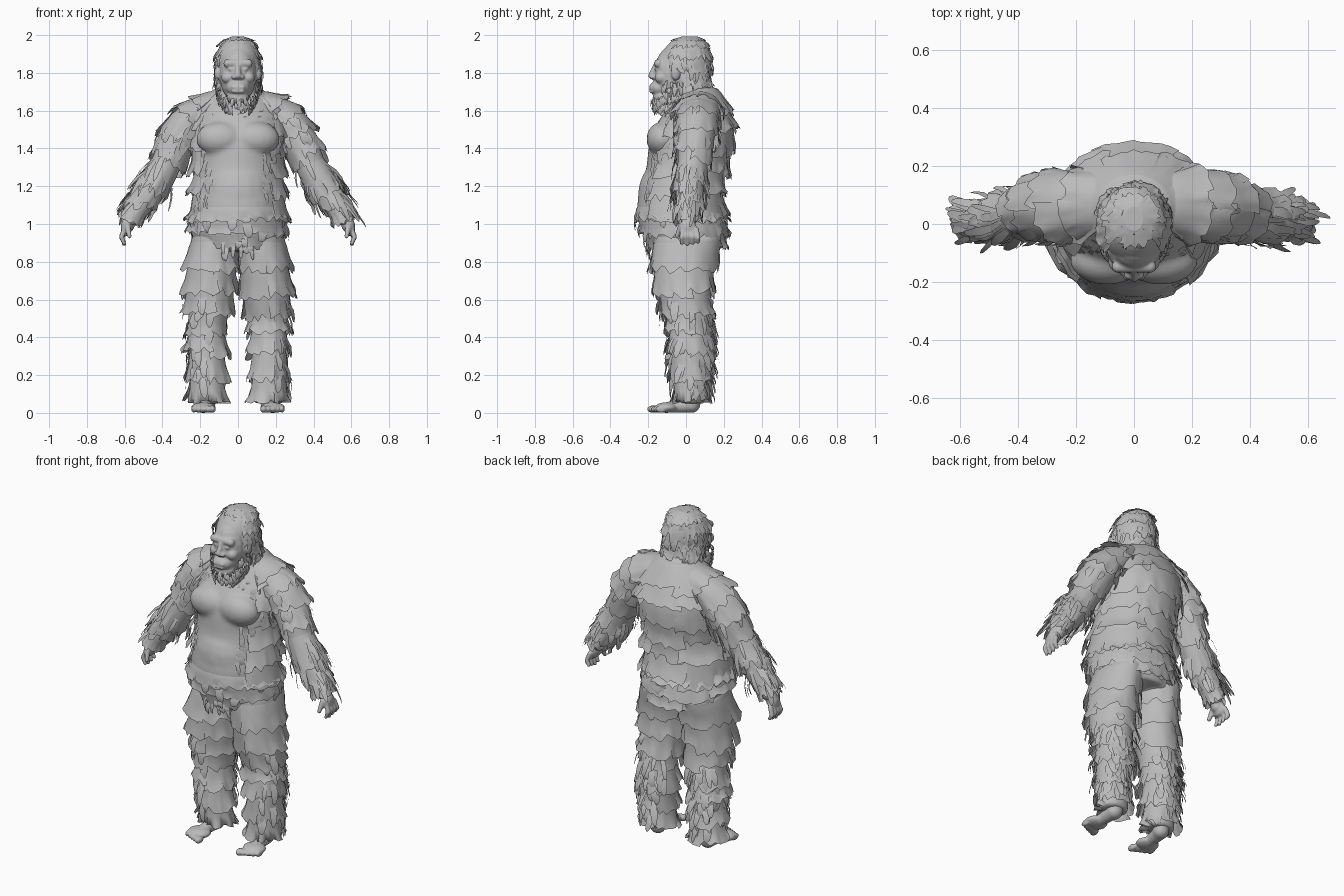
import bpy, bmesh, math, random
from mathutils import Vector, Matrix

random.seed(7)
if "Cube" in bpy.data.objects:
    bpy.data.objects.remove(bpy.data.objects["Cube"], do_unlink=True)

grey = bpy.data.materials.new("plain grey")
grey.use_nodes = True
grey.diffuse_color = (0.5, 0.5, 0.5, 1)
grey.node_tree.nodes["Principled BSDF"].inputs["Base Color"].default_value = (0.5, 0.5, 0.5, 1)
rnd = random.uniform
rad = math.radians


def finish(name, bm, voxel=None, smooth=3):
    """Turn a bmesh into an object, optionally fusing its volumes into one skin."""
    me = bpy.data.meshes.new(name)
    bm.to_mesh(me)
    bm.free()
    me.materials.append(grey)
    me.shade_smooth()
    ob = bpy.data.objects.new(name, me)
    bpy.context.collection.objects.link(ob)
    if voxel:
        m = ob.modifiers.new("fuse", 'REMESH')
        m.mode, m.voxel_size, m.use_smooth_shade = 'VOXEL', voxel, True
        m = ob.modifiers.new("soften", 'SMOOTH')
        m.factor, m.iterations = 0.5, smooth


def blob(bm, c, r):
    mat = Matrix.Translation(c) @ Matrix.Diagonal((*r, 1))
    bmesh.ops.create_uvsphere(bm, u_segments=20, v_segments=12, radius=1, matrix=mat)


def rod(bm, a, b, ra, rb, n=7):
    a, b = Vector(a), Vector(b)
    for i in range(n):
        f = i / (n - 1)
        blob(bm, a.lerp(b, f), [ra + (rb - ra) * f] * 3)


# A limb is a list of sections (x, y, z, half width, half depth), read top to bottom
def sample(limb, t):
    t = max(0, min(t, len(limb) - 1.001))
    i, f = int(t), t - int(t)
    p = [Vector(limb[max(0, min(k, len(limb) - 1))]) for k in range(i - 1, i + 3)]
    return 0.5 * (2 * p[1] + (p[2] - p[0]) * f + (2 * p[0] - 5 * p[1] + 4 * p[2] - p[3]) * f * f
                  + (3 * p[1] - p[0] - 3 * p[2] + p[3]) * f ** 3)


def surface(limb, t, a, off=0.0):
    """Point, outward direction and downward direction on a limb."""
    s = sample(limb, t)
    d = Vector((sample(limb, t + .1) - sample(limb, t - .1))[:3]).normalized()
    if abs(d.z) > 0.91:
        d = Vector((0, 0, -1))
    u = d.cross(Vector((0, 1, 0))).normalized()
    v = u.cross(d)
    out = (u * math.cos(a) / s[3] + v * math.sin(a) / s[4]).normalized()
    return Vector(s[:3]) + u * math.cos(a) * s[3] + v * math.sin(a) * s[4] + out * off, out, d


def loft(bm, limb, n=32, per=4):
    rows = (len(limb) - 1) * per
    rings = [[bm.verts.new(surface(limb, r / per, math.tau * k / n)[0]) for k in range(n)]
             for r in range(rows + 1)]
    for r0, r1 in zip(rings, rings[1:]):
        for k in range(n):
            bm.faces.new((r0[k], r1[k], r1[k - n + 1], r0[k - n + 1]))
    bm.faces.new(rings[0])
    bm.faces.new(rings[-1][::-1])


def fur_layer(bm, limb, t0, t1, a0=0, a1=360, panels=6, flare=0.025, rag=0.25):
    """Overlapping sheets of matted fur with a ragged hem."""
    span = (a1 - a0) / panels
    for p in range(panels):
        start, wide = rad(a0 + p * span - 5), rad(span + 10)
        long, lift, cols = rnd(.8, 1.15), flare * rnd(.4, 1.4), 10
        grid = []
        for c in range(cols + 1):
            hem = long * (1 - rag * rnd(0, 1) * (1 if c % 3 else .3))
            col = []
            for r in range(5):
                f = r / 4
                a = start + wide * (c / cols + (rnd(-.04, .04) if r == 4 else 0))
                off = .003 + lift * f * f + (rnd(-.005, .006) if r > 2 else 0) - (0 if r else .006)
                col.append(bm.verts.new(surface(limb, t0 + (t1 - t0) * f * hem, a, off)[0]))
            grid.append(col)
        for q0, q1 in zip(grid, grid[1:]):
            for r in range(4):
                bm.faces.new((q0[r], q0[r + 1], q1[r + 1], q1[r]))


def tufts(bm, limb, count, t0, t1, a0, a1, length, width, lift=0.4):
    """Loose locks that hang from the limb."""
    for _ in range(count):
        p, out, d = surface(limb, rnd(t0, t1), rad(rnd(a0, a1)), .004)
        side = out.cross(d)
        run = (d + out * lift * rnd(.2, 1) + Vector((0, 0, -.4)) + side * rnd(-.3, .3)).normalized()
        ln, w = length * rnd(.6, 1.2), width * rnd(.6, 1.3)
        rows = []
        for f, k in ((0, .7), (.45, 1), (.85, .7), (1, .25)):
            m = p + run * ln * f + out * .012 * math.sin(f * 3)
            rows.append([bm.verts.new(m - side * w * k / 2), bm.verts.new(m + side * w * k / 2)])
        for q0, q1 in zip(rows, rows[1:]):
            bm.faces.new((q0[0], q1[0], q1[1], q0[1]))


torso = [(0, .07, 1.72, .12, .10), (0, .065, 1.63, .21, .15), (0, .045, 1.53, .25, .2),
         (0, .025, 1.42, .245, .22), (0, 0, 1.30, .23, .21), (0, -.025, 1.19, .235, .215),
         (0, -.03, 1.07, .245, .23), (0, -.008, .96, .245, .215), (0, .0, .86, .2, .18)]
head = [(0, .02, 1.992, .035, .045), (0, .008, 1.955, .085, .098), (0, -.005, 1.88, .112, .13),
        (0, .005, 1.80, .113, .118), (0, .03, 1.72, .11, .1), (0, .045, 1.63, .11, .09)]


def leg(s):
    return [(s * .125, .01, .92, .125, .18), (s * .14, -.01, .78, .125, .157), (s * .15, -.005, .62, .12, .13),
            (s * .16, .015, .48, .095, .105), (s * .165, .02, .35, .09, .1),
            (s * .165, .02, .2, .085, .085), (s * .165, .025, .05, .083, .068)]


def arm(s):
    return [(s * .09, .07, 1.65, .07, .1), (s * .18, .07, 1.595, .085, .11), (s * .26, .06, 1.53, .1, .11),
            (s * .325, .05, 1.43, .095, .095), (s * .385, .035, 1.31, .08, .08),
            (s * .455, .02, 1.19, .072, .07), (s * .53, .015, 1.08, .052, .055),
            (s * .575, .015, 1.0, .032, .042)]


# Bare body: trunk, limbs, chest, buttocks and belly fused
bm = bmesh.new()
loft(bm, torso)
for s in (-1, 1):
    loft(bm, leg(s))
    loft(bm, arm(s))
    blob(bm, (s * .092, -.125, 1.45), (.13, .085, .092))
    blob(bm, (s * .11, .08, .94), (.11, .1, .1))
blob(bm, (0, -.075, 1.15), (.205, .18, .21))
blob(bm, (0, .03, 1.7), (.1, .11, .1))
finish("body", bm, .012, 8)

# Head with brow, nose, muzzle, cheeks, eyes and ears
bm = bmesh.new()
loft(bm, head)
blob(bm, (0, -.075, 1.79), (.098, .095, .15))
rod(bm, (-.055, -.147, 1.85), (.055, -.147, 1.85), .022, .022)
rod(bm, (0, -.165, 1.835), (0, -.182, 1.785), .012, .018)
blob(bm, (0, -.135, 1.72), (.062, .06, .045))
blob(bm, (0, -.125, 1.67), (.06, .052, .045))
rod(bm, (-.028, -.186, 1.724), (.028, -.186, 1.724), .009, .009)
rod(bm, (-.024, -.184, 1.703), (.024, -.184, 1.703), .01, .01)
for s in (-1, 1):
    blob(bm, (s * .02, -.175, 1.778), (.015, .016, .012))
    blob(bm, (s * .055, -.13, 1.775), (.034, .036, .032))
    blob(bm, (s * .037, -.157, 1.82), (.016, .011, .008))
    blob(bm, (s * .108, -.055, 1.8), (.018, .025, .04))
finish("head", bm, .006, 2)

# Hands and feet
for s, side in ((-1, "right"), (1, "left")):
    bm = bmesh.new()
    rod(bm, (s * .56, .015, 1.05), (s * .585, .012, .99), .036, .036)
    blob(bm, (s * .595, .01, .98), (.026, .046, .045))
    for i in range(4):
        y = -.027 + .024 * i
        knuckle = (s * .617, y * 1.2 + .01, .935 - .004 * abs(i - 1))
        rod(bm, (s * .602, y + .01, .97), knuckle, .014, .013)
        rod(bm, knuckle, (s * .603, y * 1.2 + .01, .892 + .006 * abs(i - 1)), .013, .01)
    rod(bm, (s * .585, -.025, .99), (s * .575, -.048, .935), .017, .012)
    finish(side + "_hand", bm, .006, 2)

    bm = bmesh.new()
    rod(bm, (s * .165, .035, .1), (s * .165, .03, .045), .055, .045)
    rod(bm, (s * .168, .03, .043), (s * .18, -.11, .028), .043, .028)
    blob(bm, (s * .183, -.105, .028), (.066, .06, .028))
    for i in range(5):
        blob(bm, (s * (.135 + .025 * i), -.175 + .011 * i, .02), (.018 - .0015 * i, .032, .02))
    finish(side + "_foot", bm, .007, 2)

# Fur on the legs
for s, side in ((-1, "right"), (1, "left")):
    bm = bmesh.new()
    out0 = -80 if s > 0 else 100
    for k in range(7):
        t = .1 + k * .8
        fur_layer(bm, leg(s), t, t + 1.15, out0, out0 + 360, 4, .032)
    tufts(bm, leg(s), 35, 2, 5.3, out0 + 10, out0 + 180, .1, .04, .5)
    tufts(bm, leg(s), 40, 2.6, 5.2, 40, 140, .12, .04, .75)
    finish(side + "_leg_fur", bm)

    # Fur on the arms, draped from the neck over the shoulder
    bm = bmesh.new()
    for t in (.15, .9, 1.8, 2.7, 3.9, 4.7, 5.5):
        fur_layer(bm, arm(s), t, t + 1.35, panels=4, flare=.026)
    tufts(bm, arm(s), 25, 3.6, 5.9, 0, 360, .13, .03, .55)
    tufts(bm, arm(s), 30, 4, 6, out0 + 30, out0 + 130, .14, .032, .6)
    tufts(bm, arm(s), 20, .8, 3, 0, 360, .1, .045, .25)
    finish(side + "_arm_fur", bm)

# Fur on the back and flanks, leaving chest and belly bare
bm = bmesh.new()
for k in range(6):
    t = .1 + k * 1.0
    fur_layer(bm, torso, t, t + 1.45, -38, 218, 5, .03)
for a in (-56, 210):
    tufts(bm, torso, 28, 1, 5.6, a, a + 26, .09, .03, .15)
tufts(bm, torso, 24, .6, 1.5, -125, -55, .05, .02, .15)
finish("back_fur", bm)

# Fur around the waist and hips
bm = bmesh.new()
fur_layer(bm, torso, 5.8, 6.6, 0, 360, 9, .03, .35)
fur_layer(bm, torso, 6.2, 7.3, 0, 360, 7, .028)
fur_layer(bm, torso, 6.8, 7.95, 0, 360, 6, .022)
fur_layer(bm, torso, 6.9, 7.95, 20, 160, 3, .035)
tufts(bm, torso, 30, 6, 7, 0, 360, .08, .045, .2)
tufts(bm, torso, 14, 7.2, 7.8, -110, -70, .07, .03, .1)
finish("waist_fur", bm)

# Hair and beard
bm = bmesh.new()
fur_layer(bm, head, .05, .75, 0, 360, 6, .012, .4)
for k in range(5):
    fur_layer(bm, head, .3 + k * .85, 1.5 + k * .85, -35, 215, 6, .014, .4)
tufts(bm, head, 45, .1, .8, 0, 360, .05, .022, .25)
tufts(bm, head, 55, 1, 4.6, -35, 215, .08, .028, .25)
finish("hair", bm)

jaw = [(0, -.06, 1.76, .105, .09), (0, -.065, 1.70, .098, .1), (0, -.07, 1.66, .08, .1), (0, -.08, 1.62, .055, .075)]
bm = bmesh.new()
for a0, a1, t in ((-35, 20, 0), (160, 215, 0), (-160, -20, 1.6)):
    tufts(bm, jaw, 45, t, 2.8, a0, a1, .05, .018, .15)
finish("beard", bm)
